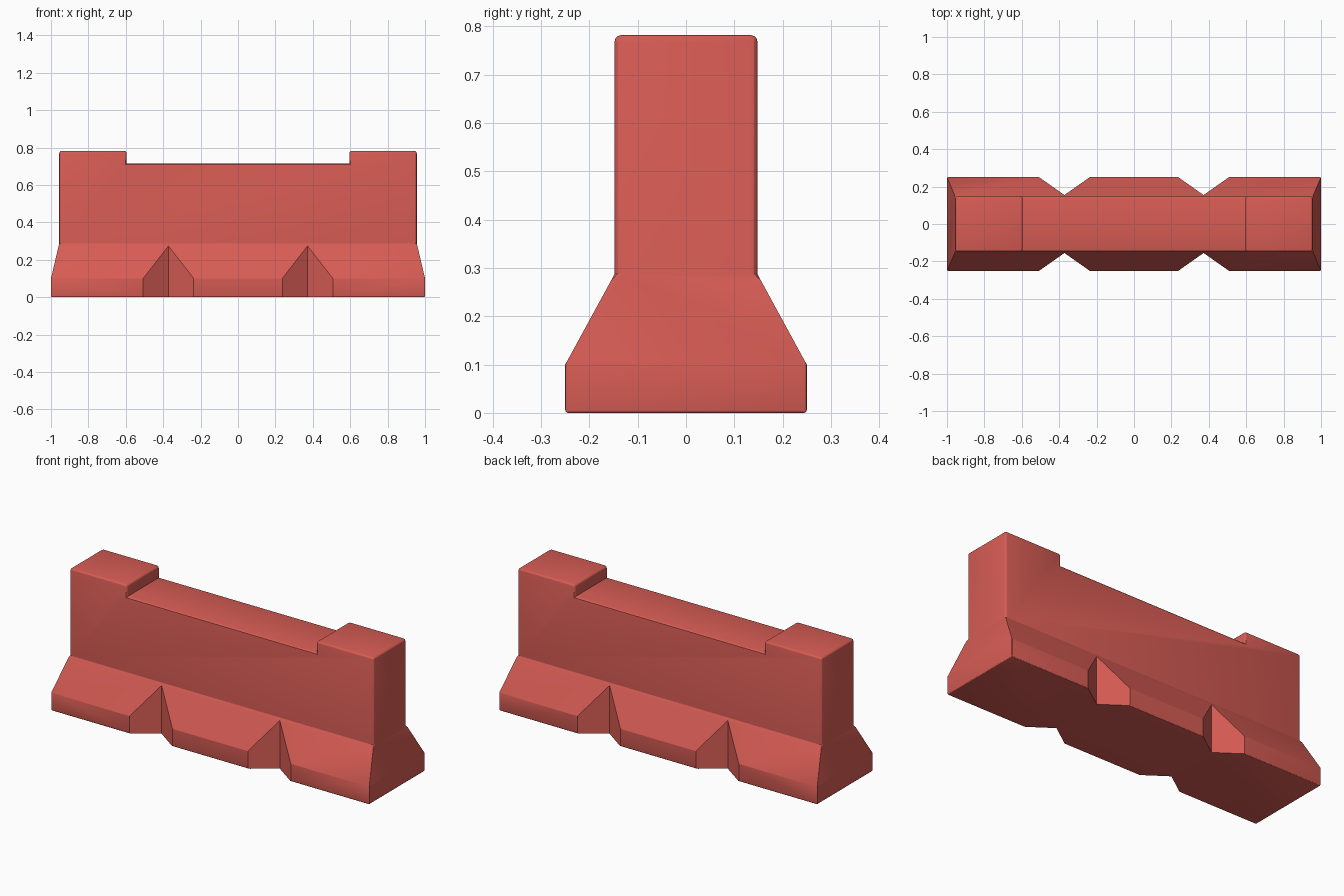
import bpy, bmesh

if "Cube" in bpy.data.objects:
    bpy.data.objects.remove(bpy.data.objects["Cube"])

red = bpy.data.materials.new("barrier red")
red.diffuse_color = (0.68, 0.107, 0.089, 1)
red.use_nodes = True
red.node_tree.nodes["Principled BSDF"].inputs["Base Color"].default_value = red.diffuse_color


def make_object(name, bm):
    bmesh.ops.recalc_face_normals(bm, faces=bm.faces)
    me = bpy.data.meshes.new(name)
    bm.to_mesh(me)
    bm.free()
    ob = bpy.data.objects.new(name, me)
    bpy.context.collection.objects.link(ob)
    me.materials.append(red)
    return ob


# Barrier body: stacked rectangular sections (half length, half depth, height)
sections = [(1.0, 0.25, 0.0), (1.0, 0.25, 0.1),
            (0.956, 0.148, 0.287), (0.956, 0.148, 0.715)]
bm = bmesh.new()
rings = [[bm.verts.new((sx * x, sy * y, z))
          for sx, sy in ((-1, -1), (1, -1), (1, 1), (-1, 1))]
         for x, y, z in sections]
bm.faces.new(rings[0])
bm.faces.new(rings[-1])
for a, b in zip(rings, rings[1:]):
    for i in range(4):
        j = (i + 1) % 4
        bm.faces.new((a[i], a[j], b[j], b[i]))
bmesh.ops.recalc_face_normals(bm, faces=bm.faces)

# Raised blocks at both ends of the top
for s in (-1, 1):
    bmesh.ops.bisect_plane(bm, geom=bm.verts[:] + bm.edges[:] + bm.faces[:],
                           plane_co=(s * 0.595, 0, 0), plane_no=(1, 0, 0))
tops = [f for f in bm.faces
        if f.normal.z > 0.9 and abs(f.calc_center_median().x) > 0.6]
for f in tops:
    new = bmesh.ops.extrude_face_region(bm, geom=[f])["geom"]
    bmesh.ops.translate(bm, vec=(0, 0, 0.067),
                        verts=[v for v in new if isinstance(v, bmesh.types.BMVert)])
    bm.faces.remove(f)
bmesh.ops.recalc_face_normals(bm, faces=bm.faces)
bmesh.ops.dissolve_limit(bm, angle_limit=0.02, verts=bm.verts, edges=bm.edges)

# Softened edges: wider around the upper wall, finer under the foot
bm.normal_update()
for low, high, width in ((0.35, 1, 0.014), (-0.01, 0.07, 0.006)):
    edges = [e for e in bm.edges
             if low < (e.verts[0].co.z + e.verts[1].co.z) / 2 < high
             and e.is_convex and e.calc_face_angle(0) > 0.6]
    bmesh.ops.bevel(bm, geom=edges, offset=width, segments=3, profile=0.5,
                    affect='EDGES', clamp_overlap=True)
body = make_object("barrier_body", bm)

# V-shaped notches in the foot, two on each side
bm = bmesh.new()
for sx in (-1, 1):
    for sy in (-1, 1):
        cx, slope = sx * 0.372, 0.135 / 0.095
        pts = [(cx, 0.155), (cx - slope * 0.145, 0.30), (cx + slope * 0.145, 0.30)]
        lo = [bm.verts.new((x, sy * y, -0.1)) for x, y in pts]
        hi = [bm.verts.new((x, sy * y, 0.4)) for x, y in pts]
        bm.faces.new(lo)
        bm.faces.new(hi)
        for i in range(3):
            j = (i + 1) % 3
            bm.faces.new((lo[i], lo[j], hi[j], hi[i]))
cutter = make_object("notch_cutter", bm)

bpy.context.view_layer.objects.active = body
body.select_set(True)
mod = body.modifiers.new("notches", 'BOOLEAN')
mod.operation = 'DIFFERENCE'
mod.solver = 'EXACT'
mod.object = cutter
bpy.ops.object.modifier_apply(modifier=mod.name)
bpy.data.objects.remove(cutter)
bpy.ops.object.shade_smooth_by_angle(angle=0.42)
